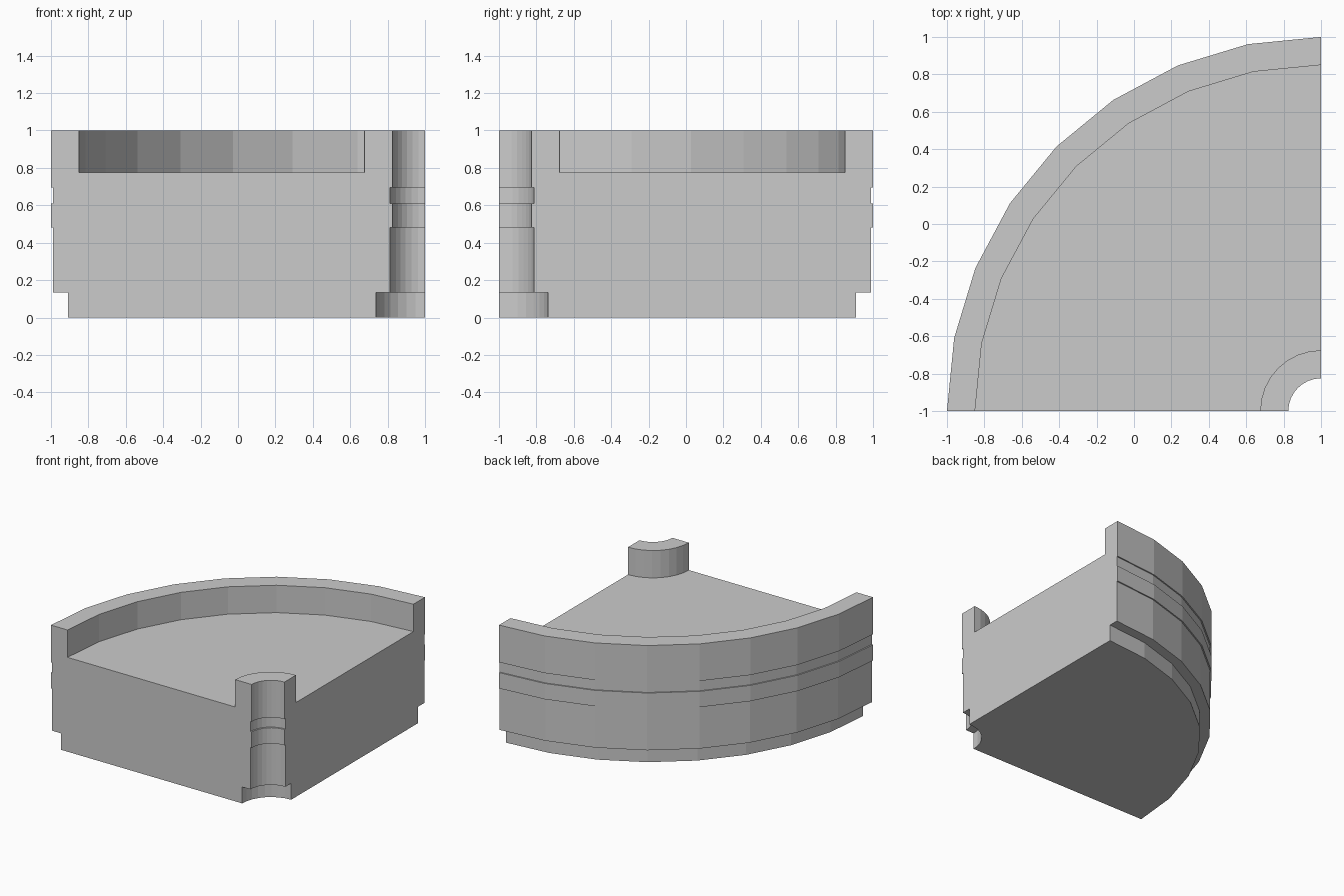
import bpy, bmesh, math

if "Cube" in bpy.data.objects:
    bpy.data.objects.remove(bpy.data.objects["Cube"])

CENTRE = (1.0, -1.0)   # axis of the quarter turn
STEPS = 8              # flat facets over 90 degrees

# Cross-section as (radius, height)
profile = [
    # outer wall with foot step and shallow groove
    (1.91, 0), (1.91, 0.135), (1.99, 0.135), (1.99, 0.48), (2.0, 0.48),
    (2.0, 0.61), (1.99, 0.61), (1.99, 0.695), (2.0, 0.695), (2.0, 1.0),
    # rim, recessed floor and hub
    (1.85, 1.0), (1.85, 0.775), (0.325, 0.775), (0.325, 1.0), (0.175, 1.0),
    # bore with matching groove and counterbore
    (0.175, 0.695), (0.187, 0.695), (0.187, 0.61), (0.175, 0.61),
    (0.175, 0.48), (0.187, 0.48), (0.187, 0.135), (0.262, 0.135), (0.262, 0),
]


def revolve_quarter(name, section):
    bm = bmesh.new()
    rings = []
    for i in range(STEPS + 1):
        a = math.pi - i * math.pi / 2 / STEPS
        rings.append([bm.verts.new((CENTRE[0] + r * math.cos(a),
                                    CENTRE[1] + r * math.sin(a), z))
                      for r, z in section])
    n = len(section)
    for a, b in zip(rings, rings[1:]):
        for j in range(n):
            k = (j + 1) % n
            bm.faces.new((a[j], a[k], b[k], b[j]))
    # flat cut faces at both ends
    bm.faces.new(rings[0])
    bm.faces.new(reversed(rings[-1]))
    bmesh.ops.recalc_face_normals(bm, faces=bm.faces[:])
    mesh = bpy.data.meshes.new(name)
    bm.to_mesh(mesh)
    bm.free()
    obj = bpy.data.objects.new(name, mesh)
    bpy.context.collection.objects.link(obj)
    return obj


revolve_quarter("quarter_round_block", profile)
